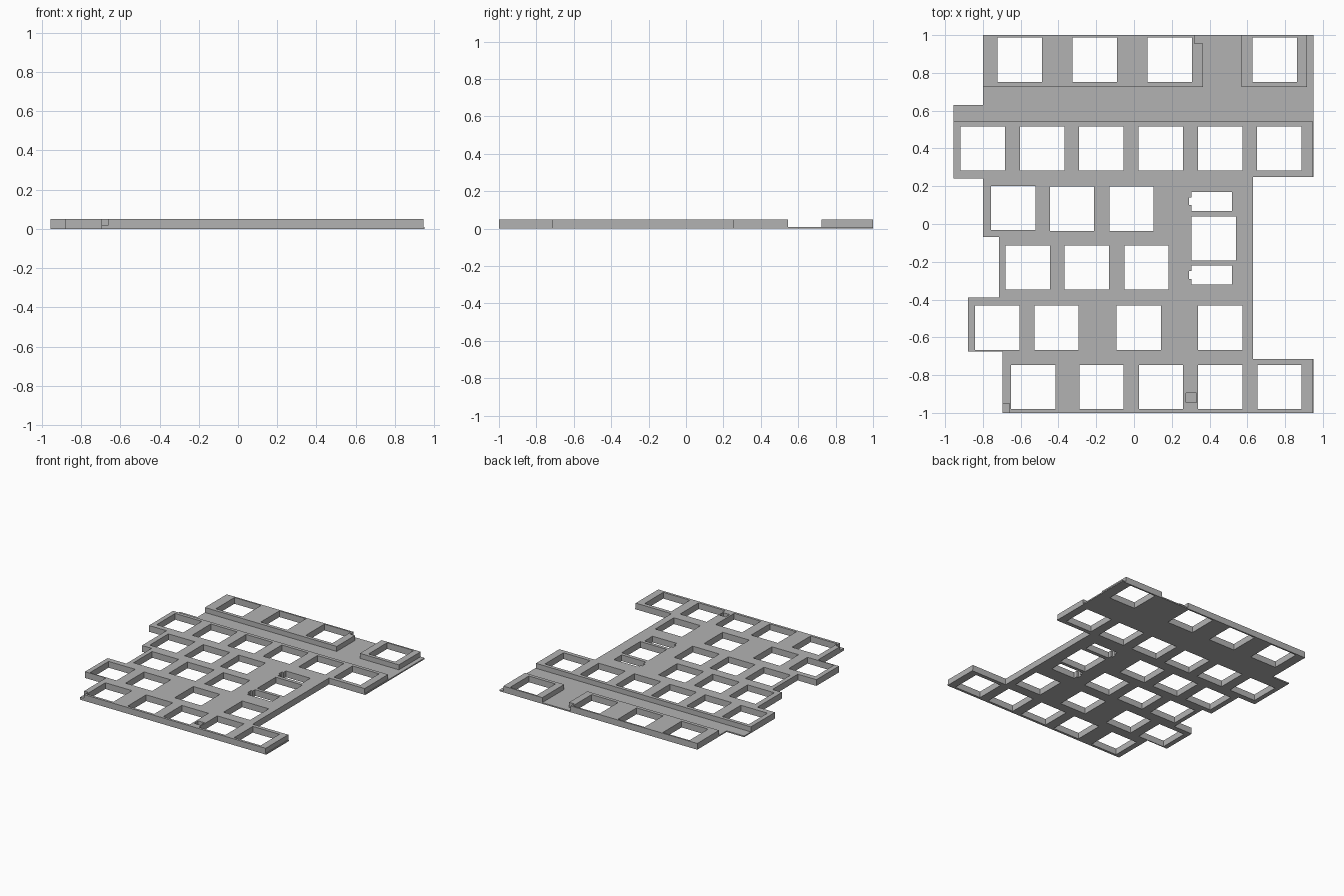
import bpy, bmesh, math

if "Cube" in bpy.data.objects:
    bpy.data.objects.remove(bpy.data.objects["Cube"])

mat = bpy.data.materials.new("plain grey")
mat.diffuse_color = (0.45, 0.45, 0.45, 1)
mat.use_nodes = True
mat.node_tree.nodes["Principled BSDF"].inputs["Base Color"].default_value = mat.diffuse_color

LIP, NOTCH, FULL = 0.01, 0.02, 0.05
HOLE = 0.235

# Regions as (x0, x1, y0, y1, height); later ones override earlier ones
regions = [
    # thin base sheet
    (-0.80, 0.95, 0.63, 1.0, LIP),
    (-0.955, 0.95, 0.25, 0.63, LIP),
    (0.63, 0.95, -1.0, -0.715, LIP),
    # raised blocks of the back row
    (-0.80, 0.365, 0.725, 1.0, FULL),
    (0.57, 0.915, 0.725, 1.0, FULL),
    (0.32, 0.365, 0.955, 1.0, LIP),
    # raised stepped body, back to front
    (-0.955, 0.945, 0.25, 0.545, FULL),
    (-0.955, -0.80, 0.24, 0.25, FULL),
    (-0.80, 0.63, -0.07, 0.25, FULL),
    (-0.715, 0.63, -0.39, -0.07, FULL),
    (-0.88, 0.63, -0.675, -0.39, FULL),
    (-0.695, 0.63, -1.0, -0.675, FULL),
    (0.63, 0.945, -1.0, -0.715, FULL),
    # front corner notch and small square pocket
    (-0.695, -0.66, -1.0, -0.95, NOTCH),
    (0.275, 0.33, -0.945, -0.895, NOTCH),
]

# Square key openings: row centre y -> centre x positions
rows = [
    (0.87, (-0.605, -0.208, 0.19, 0.745)),
    (0.40, (-0.80, -0.485, -0.173, 0.142, 0.457, 0.768)),
    (0.085, (-0.64,)),
    (0.08, (-0.328, -0.013)),
    (-0.077, (0.423,)),
    (-0.23, (-0.563, -0.25, 0.066)),
    (-0.55, (-0.724, -0.41, 0.025, 0.457)),
    (-0.863, (-0.533, -0.172, 0.143, 0.457, 0.77)),
]
h = HOLE / 2
for y, xs in rows:
    regions += [(x - h, x + h, y - h, y + h, 0) for x in xs]

# Support slots either side of the tall key, each with a small side nub
for y in (0.12, -0.27):
    regions.append((0.305, 0.52, y - 0.05, y + 0.05, 0))
    regions.append((0.29, 0.305, y - 0.02, y + 0.02, 0))

regions = [tuple(round(v, 4) for v in r) for r in regions]
X = sorted({v for r in regions for v in r[:2]})
Y = sorted({v for r in regions for v in r[2:4]})
Z = [0, LIP, NOTCH, FULL]


def height(x, y):
    top = 0
    for x0, x1, y0, y1, z in regions:
        if x0 < x < x1 and y0 < y < y1:
            top = z
    return top


nx, ny, nz = len(X) - 1, len(Y) - 1, len(Z) - 1
tops = [[height((X[i] + X[i + 1]) / 2, (Y[j] + Y[j + 1]) / 2)
         for j in range(ny)] for i in range(nx)]


def solid(c):
    i, j, k = c
    return (0 <= i < nx and 0 <= j < ny and 0 <= k < nz
            and tops[i][j] >= Z[k + 1])


# Skin the solid cells with outward faces
bm = bmesh.new()
corners = {}


def corner(c):
    if c not in corners:
        corners[c] = bm.verts.new((X[c[0]], Y[c[1]], Z[c[2]]))
    return corners[c]


for i in range(nx):
    for j in range(ny):
        for k in range(nz):
            cell = (i, j, k)
            if not solid(cell):
                continue
            for axis in range(3):
                u, v = (axis + 1) % 3, (axis + 2) % 3
                for side in (0, 1):
                    near = list(cell)
                    near[axis] += 2 * side - 1
                    if solid(near):
                        continue
                    loop = []
                    for a, b in ((0, 0), (1, 0), (1, 1), (0, 1)):
                        c = list(cell)
                        c[axis] += side
                        c[u] += a
                        c[v] += b
                        loop.append(corner(tuple(c)))
                    bm.faces.new(loop if side else loop[::-1])

# Merge the flat cells into large faces
bmesh.ops.dissolve_limit(bm, angle_limit=math.radians(1),
                         verts=bm.verts, edges=bm.edges)
mesh = bpy.data.meshes.new("key_plate")
bm.to_mesh(mesh)
bm.free()
plate = bpy.data.objects.new("key_plate", mesh)
mesh.materials.append(mat)
bpy.context.collection.objects.link(plate)
